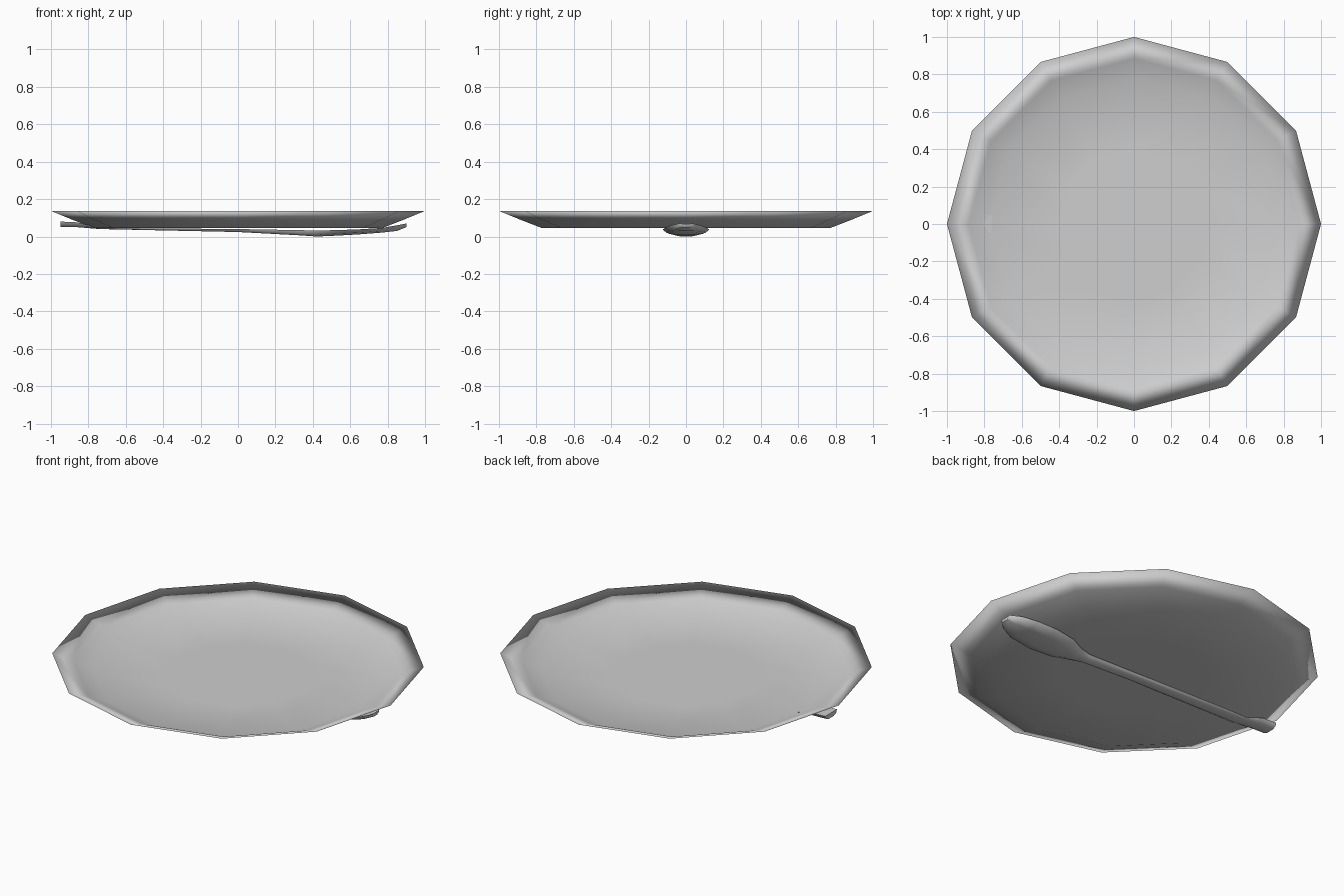
import bpy, bmesh, math

cube = bpy.data.objects.get("Cube")
if cube:
    bpy.data.objects.remove(cube, do_unlink=True)

mat = bpy.data.materials.new("light_grey")
mat.use_nodes = True
grey = (0.62, 0.62, 0.62, 1)
mat.diffuse_color = grey
mat.node_tree.nodes["Principled BSDF"].inputs["Base Color"].default_value = grey


def loft(name, rings, sharp_angle):
    """Skin a closed solid through equal-length rings of points."""
    bm = bmesh.new()
    loops = [[bm.verts.new(p) for p in ring] for ring in rings]
    for a, b in zip(loops, loops[1:]):
        for i in range(len(a)):
            j = (i + 1) % len(a)
            bm.faces.new((a[i], a[j], b[j], b[i]))
    bm.faces.new(loops[0])
    bm.faces.new(loops[-1])
    bmesh.ops.recalc_face_normals(bm, faces=bm.faces)
    mesh = bpy.data.meshes.new(name)
    bm.to_mesh(mesh)
    bm.free()
    mesh.materials.append(mat)
    obj = bpy.data.objects.new(name, mesh)
    bpy.context.collection.objects.link(obj)
    bpy.ops.object.select_all(action='DESELECT')
    obj.select_set(True)
    bpy.context.view_layer.objects.active = obj
    if sharp_angle:
        bpy.ops.object.shade_smooth_by_angle(angle=math.radians(sharp_angle))
    else:
        bpy.ops.object.shade_smooth()
    return obj


def circle(r, z, sides=12):
    steps = [2 * math.pi * i / sides for i in range(sides)]
    return [(r * math.cos(a), r * math.sin(a), z) for a in steps]


# Thin twelve-sided plate: underside, rim, then inside
plate_profile = [(0.4, 0.045), (0.77, 0.045), (0.886, 0.09), (1, 0.137),
                 (0.884, 0.095), (0.78, 0.051), (0.4, 0.051)]
loft("plate", [circle(r, z) for r, z in plate_profile], None)


def spoon_section(x, w, bottom, rim, dip):
    """Rounded underside, with the upper side hollowed by dip."""
    h = rim - bottom
    half = [(0.45, bottom), (0.85, bottom + 0.35 * h),
            (1, rim), (0.6, rim - dip * h)]
    right = [(x, w * y, z) for y, z in half]
    left = [(x, -w * y, z) for y, z in reversed(half)]
    return right + left


# Spoon lying under the plate: x, half width, underside, rim, hollow
spoon_stations = [
    (-0.95, 0.055, 0.052, 0.08, 0),
    (-0.86, 0.055, 0.05, 0.076, 0),
    (-0.74, 0.045, 0.04, 0.046, 0),
    (0, 0.036, 0.024, 0.04, 0),
    (0.34, 0.036, 0.006, 0.034, 0),
    (0.42, 0.06, 0, 0.032, 0.2),
    (0.51, 0.105, 0.004, 0.034, 0.5),
    (0.64, 0.124, 0.011, 0.038, 0.6),
    (0.77, 0.112, 0.021, 0.046, 0.6),
    (0.85, 0.08, 0.03, 0.06, 0.5),
    (0.9, 0.035, 0.05, 0.07, 0.1),
]
loft("spoon", [spoon_section(*s) for s in spoon_stations], 50)
